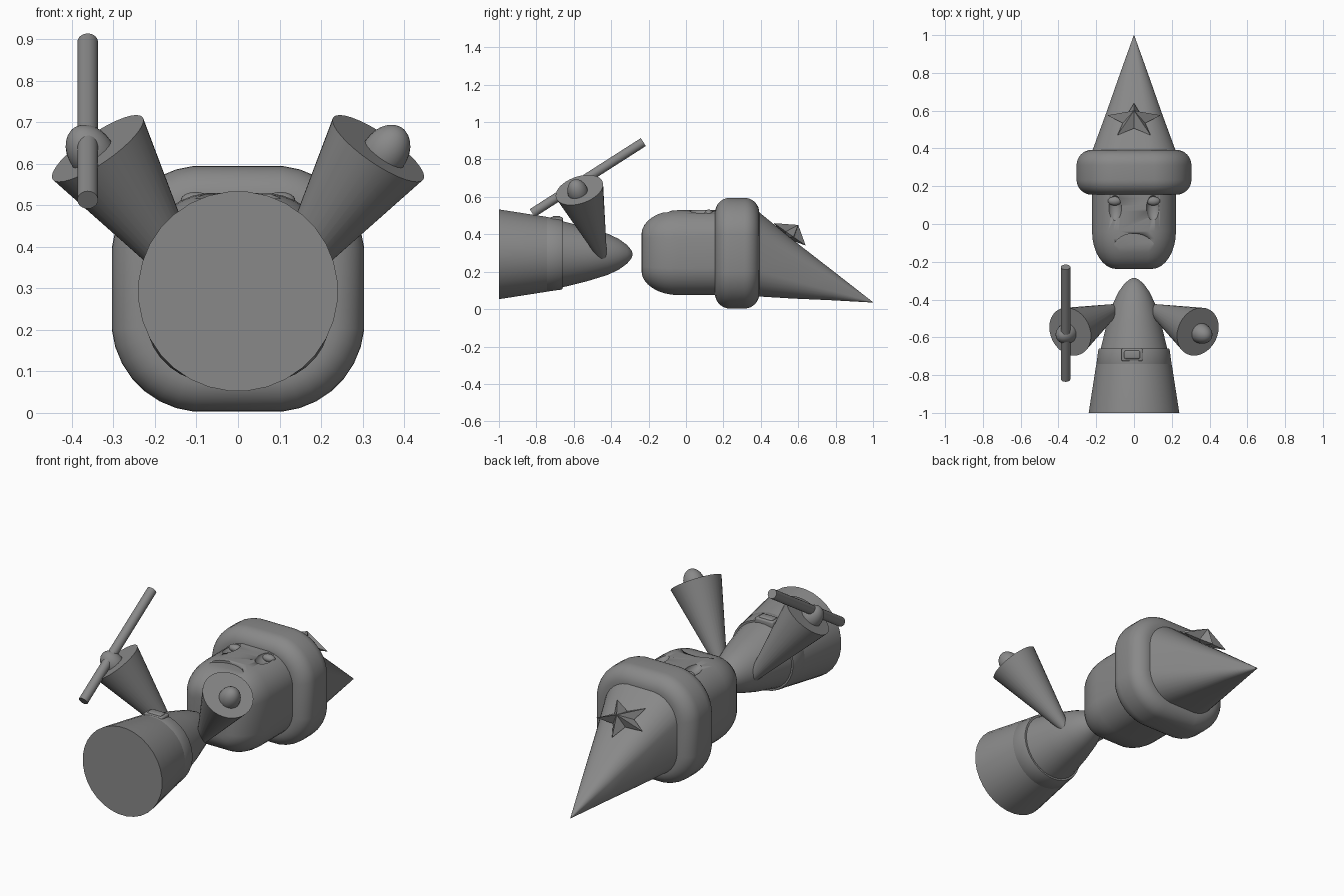
import bpy, bmesh
from math import sin, cos, pi, radians
from mathutils import Vector, Matrix

old = bpy.data.objects.get("Cube")
if old:
    bpy.data.objects.remove(old)

grey = bpy.data.materials.new("plain_grey")
grey.use_nodes = True
tone = (0.25, 0.25, 0.25, 1)
grey.diffuse_color = tone
grey.node_tree.nodes["Principled BSDF"].inputs["Base Color"].default_value = tone


def finish(name, bm, sharp=40, smooth=True):
    bmesh.ops.recalc_face_normals(bm, faces=bm.faces)
    mesh = bpy.data.meshes.new(name)
    bm.to_mesh(mesh)
    bm.free()
    mesh.materials.append(grey)
    ob = bpy.data.objects.new(name, mesh)
    bpy.context.collection.objects.link(ob)
    if smooth:
        bpy.ops.object.select_all(action='DESELECT')
        ob.select_set(True)
        bpy.context.view_layer.objects.active = ob
        bpy.ops.object.shade_smooth_by_angle(angle=radians(sharp))
    return ob


def loft(name, rings, steps=6, sharp=40):
    """Skin rounded-square rings (y, half_x, half_z, corner, centre_z) along y."""
    bm = bmesh.new()
    loops = []
    for y, hx, hz, c, cz in rings:
        loop = []
        for q in range(4):
            sx, sz = [(1, 1), (-1, 1), (-1, -1), (1, -1)][q]
            for k in range(steps):
                a = (q + (k + 0.5) / steps) * pi / 2
                loop.append(bm.verts.new((sx * (hx - c) + c * cos(a), y,
                                          cz + sz * (hz - c) + c * sin(a))))
        loops.append(loop)
    n = steps * 4
    for a, b in zip(loops, loops[1:]):
        for i in range(n):
            bm.faces.new((a[i], a[(i + 1) % n], b[(i + 1) % n], b[i]))
    bm.faces.new(loops[0])
    bm.faces.new(loops[-1])
    return finish(name, bm, sharp)


def rounded_end(y, depth, inset, hx, hz, c, cz, back=False, n=8):
    """Rings that round off one end of a loft."""
    rings = []
    for k in range(n + 1):
        t = k / n * pi / 2
        i = inset * (1 - sin(t))
        yy = y + depth * (1 - cos(t)) * (-1 if back else 1)
        rings.append((yy, hx - i, hz - i, c - i, cz))
    return rings[::-1] if back else rings


def rod(name, start, end, r1, r2, sides=32):
    """Cylinder or cone between two points."""
    start, end = Vector(start), Vector(end)
    d = end - start
    m = Matrix.Translation((start + end) / 2) @ d.to_track_quat('Z', 'Y').to_matrix().to_4x4()
    bm = bmesh.new()
    bmesh.ops.create_cone(bm, cap_ends=True, segments=sides, radius1=r1,
                          radius2=r2, depth=d.length, matrix=m)
    return finish(name, bm)


def ball(name, pos, size, tilt=None):
    m = Matrix.Translation(pos)
    if tilt:
        m = m @ Vector(tilt).to_track_quat('Z', 'Y').to_matrix().to_4x4()
    bm = bmesh.new()
    bmesh.ops.create_uvsphere(bm, u_segments=24, v_segments=14, radius=1,
                              matrix=m @ Matrix.Diagonal((*size, 1)))
    return finish(name, bm, 80)


def carve(target, cutter):
    mod = target.modifiers.new("carve", 'BOOLEAN')
    mod.object = cutter
    mod.solver = 'EXACT'
    cutter.hide_render = True
    cutter.hide_viewport = True


def tube(profile, cz=0.293):
    return [(y, r, r, r, cz) for y, r in profile]


# Robe, pointed toward the neck, and belt
loft("robe", tube([(-1, .241), (-.75, .202), (-.655, .176), (-.53, .145), (-.42, .111),
                   (-.36, .083), (-.315, .05), (-.292, .022), (-.285, .004)]), 8)
loft("belt", tube([(-.75, .186), (-.75, .197), (-.742, .2), (-.668, .19),
                   (-.66, .187), (-.66, .17)]), 8)

# Buckle: a bevelled frame with a raised plate
for label, hx, hy, top in (("buckle_frame", .056, .034, .492), ("buckle_plate", .042, .022, .499)):
    bm = bmesh.new()
    bmesh.ops.create_cube(bm, size=1, matrix=Matrix.Translation((-.01, -.692, top - .02))
                          @ Matrix.Diagonal((hx * 2, hy * 2, .04, 1)))
    bmesh.ops.bevel(bm, geom=bm.edges[:], offset=.008, segments=3, affect='EDGES', profile=.5)
    finish(label, bm)

# Head with a rounded chin
head = loft("head", rounded_end(-.238, .2, .13, .223, .228, .16, .302)
            + [(.22, .223, .228, .16, .302)], 8)

# Frowning mouth and eye sockets sunk into the face
bm = bmesh.new()
arch = [bm.verts.new((.118 * cos(a * pi / 16), -.15 + .1 * sin(a * pi / 16), .516))
        for a in range(17)]
arch = [bm.verts.new((-.118, -.18, .516)), bm.verts.new((.118, -.18, .516))] + arch
base = bm.faces.new(arch)
up = bmesh.ops.extrude_face_region(bm, geom=[base])
bmesh.ops.translate(bm, vec=(0, 0, .1), verts=[v for v in up["geom"] if isinstance(v, bmesh.types.BMVert)])
carve(head, finish("mouth_cutter", bm))

for side, s in (("left", 1), ("right", -1)):
    carve(head, ball(side + "_socket_cutter", (s * .103, .085, .535), (.038, .07, .035)))
    ball(side + "_eye", (s * .102, .122, .512), (.036, .024, .02))

    # Flared sleeve and fist
    axis = Vector((s * .3, -.15, .435))
    cuff = Vector((s * .338, -.57, .637))
    rod(side + "_sleeve", cuff - axis * .92, cuff, .012, .132)
    ball(side + "_hand", (s * .353, -.578, .625), (.054, .056, .076), axis)

# Staff held in the right hand
rod("staff", (-.362, -.822, .513), (-.362, -.228, .893), .025, .025, 20)

# Hat brim and bent cone
brim = (.305, .297, .22, .299)
loft("hat_brim", rounded_end(.155, .08, .08, *brim) + rounded_end(.392, .08, .08, *brim, back=True), 8)
loft("hat_cone", [(.37, .228, .234, .16, .302), (.57, .154, .158, .108, .214),
                  (.78, .08, .081, .056, .128), (1, .001, .001, .001, .036)], 8)

# Faceted star on the hat
bm = bmesh.new()
centre, along = Vector((0, .546, .406)), Vector((0, .094, -.066))
peak = bm.verts.new((0, .6, .45))
under = bm.verts.new((0, .53, .38))
rim = []
for k in range(10):
    r, a = (1 if k % 2 == 0 else .42), k * pi / 5
    rim.append(bm.verts.new(centre + along * r * cos(a) + Vector((.15 * r * sin(a), 0, 0))))
for k in range(10):
    for hub in (peak, under):
        bm.faces.new((hub, rim[k], rim[(k + 1) % 10]))
finish("hat_star", bm, smooth=False)
